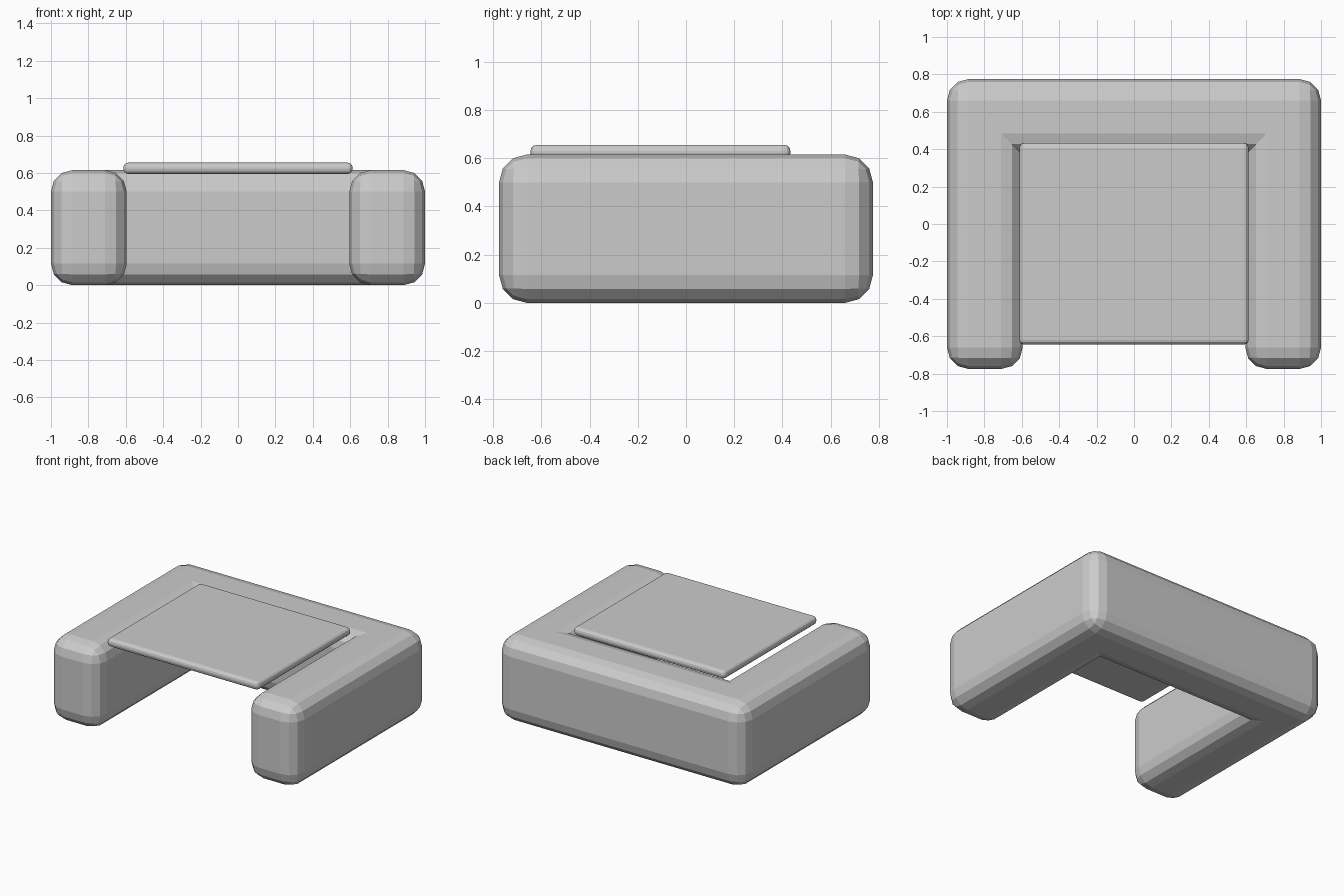
import bpy, bmesh

if "Cube" in bpy.data.objects:
    bpy.data.objects.remove(bpy.data.objects["Cube"])


def rounded_prism(name, outline, z0, z1, radius, segments=3, sharp=()):
    """Extrude an outline upward and round every edge except sharp uprights."""
    bm = bmesh.new()
    base = bm.faces.new([bm.verts.new((x, y, z0)) for x, y in outline])
    ext = bmesh.ops.extrude_face_region(bm, geom=[base], use_keep_orig=True)
    for g in ext["geom"]:
        if isinstance(g, bmesh.types.BMVert):
            g.co.z = z1
    bmesh.ops.recalc_face_normals(bm, faces=bm.faces[:])

    def is_sharp(e):
        a, b = e.verts
        return (a.co.xy - b.co.xy).length < 1e-5 and any(
            abs(a.co.x - x) < 1e-4 and abs(a.co.y - y) < 1e-4 for x, y in sharp)

    edges = [e for e in bm.edges if not is_sharp(e)]
    bmesh.ops.bevel(bm, geom=edges, offset=radius, offset_type='OFFSET',
                    segments=segments, profile=0.5, affect='EDGES',
                    clamp_overlap=True)
    bmesh.ops.recalc_face_normals(bm, faces=bm.faces[:])
    mesh = bpy.data.meshes.new(name)
    bm.to_mesh(mesh)
    bm.free()
    obj = bpy.data.objects.new(name, mesh)
    bpy.context.collection.objects.link(obj)
    return obj


W, D, T = 1.0, 0.775, 0.405
inner_x, inner_y = W - T, D - T

# U-shaped frame: back and two arms, with crisp mitred inner corners
frame = [(-W, -D), (-inner_x, -D), (-inner_x, inner_y), (inner_x, inner_y),
         (inner_x, -D), (W, -D), (W, D), (-W, D)]
rounded_prism("arm_and_back_frame", frame, 0.0, 0.615, 0.115,
              sharp=[(-inner_x, inner_y), (inner_x, inner_y)])

# Thin seat panel lying across the opening
sx, y0, y1 = 0.613, -0.645, 0.433
rounded_prism("seat_panel", [(-sx, y0), (sx, y0), (sx, y1), (-sx, y1)],
              0.595, 0.655, 0.026)
